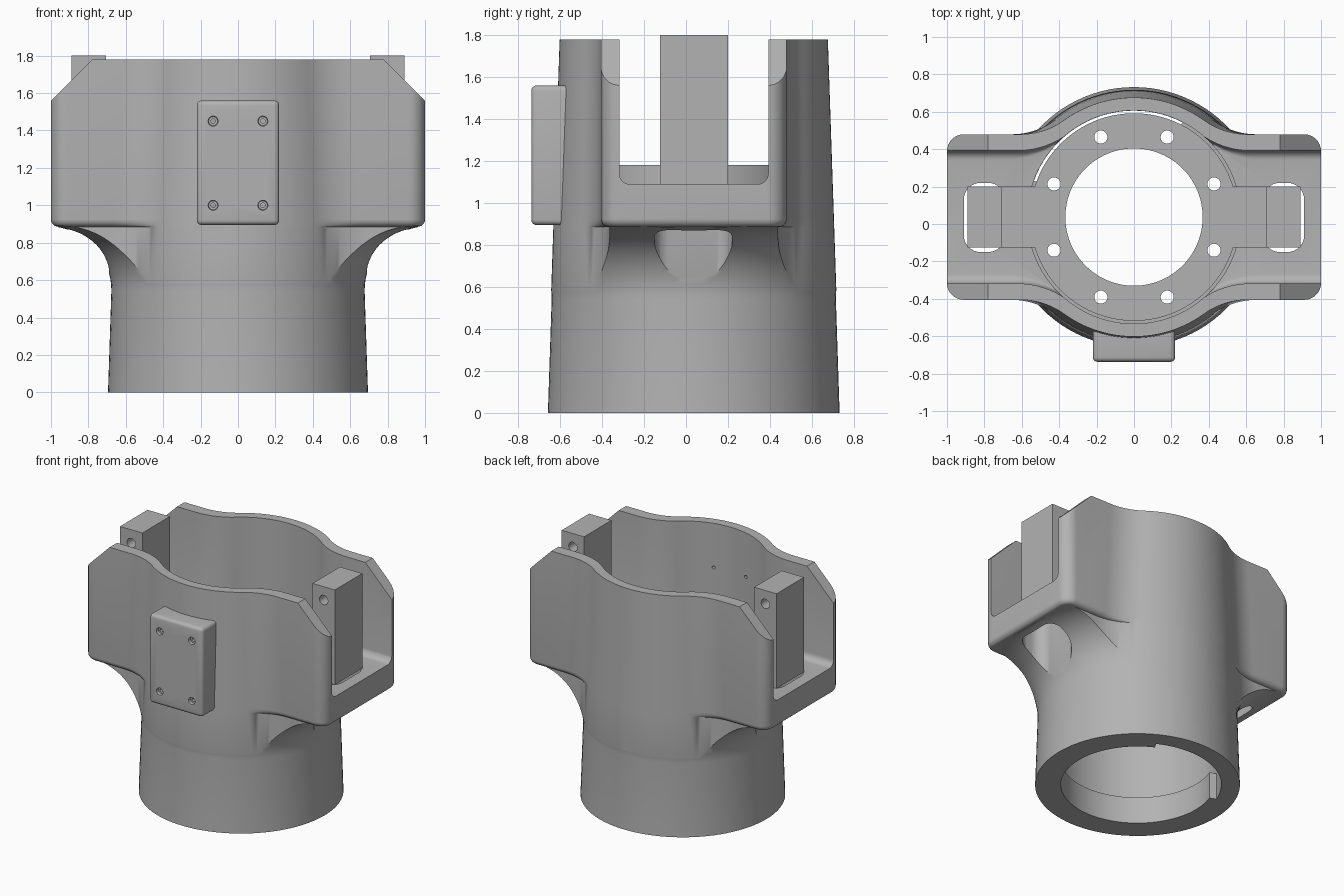
import bpy, bmesh, math
from mathutils import Matrix
from math import pi, cos, sin, sqrt, radians

if "Cube" in bpy.data.objects:
    bpy.data.objects.remove(bpy.data.objects["Cube"])

CY = 0.037  # y of the main axis
grey = bpy.data.materials.new("plain_grey")
grey.diffuse_color = (0.45, 0.45, 0.45, 1)
grey.use_nodes = True
grey.node_tree.nodes["Principled BSDF"].inputs["Base Color"].default_value = grey.diffuse_color


def finish(name, bm):
    bmesh.ops.recalc_face_normals(bm, faces=bm.faces)
    me = bpy.data.meshes.new(name)
    bm.to_mesh(me)
    bm.free()
    me.materials.append(grey)
    ob = bpy.data.objects.new(name, me)
    bpy.context.collection.objects.link(ob)
    return ob


def loft(name, layers):
    """Skin closed outlines [(z, [(x, y), ...]), ...] and cap both ends."""
    bm = bmesh.new()
    rings = [[bm.verts.new((x, y, z)) for x, y in pts] for z, pts in layers]
    n = len(rings[0])
    for a, b in zip(rings, rings[1:]):
        for i in range(n):
            j = (i + 1) % n
            bm.faces.new((a[i], a[j], b[j], b[i]))
    bm.faces.new(rings[0])
    bm.faces.new(rings[-1])
    return finish(name, bm)


def arc(cx, cy, r, a0, a1, n):
    return [(cx + r * cos(a0 + (a1 - a0) * i / n), cy + r * sin(a0 + (a1 - a0) * i / n))
            for i in range(n + 1)]


def circle(r, n=96, cx=0, cy=CY):
    return arc(cx, cy, r, 0, 2 * pi, n)[:-1]


def box(name, x0, x1, y0, y1, z0, z1, bevel=0):
    bm = bmesh.new()
    bmesh.ops.create_cube(bm, size=1, matrix=Matrix.Translation(
        ((x0 + x1) / 2, (y0 + y1) / 2, (z0 + z1) / 2)) @ Matrix.Diagonal((x1 - x0, y1 - y0, z1 - z0, 1)))
    if bevel:
        bmesh.ops.bevel(bm, geom=bm.edges[:], offset=bevel, segments=4, profile=0.5, affect='EDGES')
    return finish(name, bm)


def rod_y(name, x, z, y0, y1, r0, r1, n=24):
    """Round rod or cone along y."""
    bm = bmesh.new()
    m = Matrix.Translation((x, (y0 + y1) / 2, z)) @ Matrix.Rotation(-pi / 2, 4, 'X')
    bmesh.ops.create_cone(bm, cap_ends=True, segments=n, radius1=r0, radius2=r1, depth=y1 - y0, matrix=m)
    return finish(name, bm)


def boolean(ob, tool, op='DIFFERENCE'):
    bpy.context.view_layer.objects.active = ob
    m = ob.modifiers.new("cut", 'BOOLEAN')
    m.operation, m.object, m.solver = op, tool, 'EXACT'
    bpy.ops.object.modifier_apply(modifier=m.name)
    bpy.data.objects.remove(tool)


def smooth(ob):
    bpy.ops.object.select_all(action='DESELECT')
    ob.select_set(True)
    bpy.context.view_layer.objects.active = ob
    bpy.ops.object.shade_smooth_by_angle(angle=radians(30))


def plan(r, hx, hy, corner, fillet):
    """Circle joined to a cross bar by concave fillets, bar corners rounded."""
    fx = sqrt((r + fillet) ** 2 - (hy + fillet) ** 2)
    ta = math.atan2(hy + fillet, fx)
    q = arc(hx - corner, hy - corner, corner, 0, pi / 2, 8)
    q += arc(fx, hy + fillet, fillet, -pi / 2, ta - pi, 12)
    q += arc(0, 0, r, ta, pi / 2, 16)[1:]
    half = q + [(-x, y) for x, y in q[-2::-1]]
    return [(x, y + CY) for x, y in half + [(x, -y) for x, y in half[::-1]]]


def cone_r(z):
    return 0.695 - 0.0337 * z


# Housing: tapered tube with two wings
def wing(z, inset):
    return (z, plan(cone_r(z) + 0.004, 1 - inset, 0.4425 - inset, 0.09 - inset, 0.4))


layers = [wing(-0.1, 0.04)]
layers += [wing(0.925 - 0.04 * cos(a), 0.04 * (1 - sin(a))) for a in [i * pi / 12 for i in range(7)]]
housing = loft("housing", layers + [wing(1.78, 0)])

# Underside of the wings sweeps down into the tube
sweep = [(0, circle(cone_r(0)))]
sweep += [(z, circle(r)) for r, z in arc(1.02, 0.545, 0.343, pi, pi / 2, 16)]
sweep += [(0.888, circle(1.4)), (2.2, circle(1.4))]
boolean(housing, loft("sweep_limit", sweep), 'INTERSECT')

# Front mounting pad
boolean(housing, box("pad", -0.22, 0.22, -0.737, -0.545, 0.895, 1.56, 0.025), 'UNION')

# Bore, bottom lip and the notch in the lip
boolean(housing, loft("bore", [(0.2, circle(0.57)), (2.2, circle(0.57))]))
boolean(housing, loft("lip", [(-0.1, circle(0.52)), (0.3, circle(0.52))]))
sector = [(0, CY)] + arc(0, CY, 0.569, radians(63), radians(160), 24)
boolean(housing, loft("lip_notch", [(-0.1, sector), (0.3, sector)]))

# Channel between the wing walls, with a rounded floor
ch = []
for i in range(7):
    a = i * pi / 12
    ch.append((1.14 - 0.05 * cos(a), plan(0.568, 1.5, 0.355 - 0.05 * (1 - sin(a)), 0.02, 0.45)))
boolean(housing, loft("channel", ch + [(2.2, ch[-1][1])]))

for s in (-1, 1):
    # Sloped top corners of the wings
    cut = box("corner_cut", -0.5, 0.5, -1, 1, 0, 0.5)
    cut.matrix_world = Matrix.Translation((s * 0.89, 0, 1.67)) @ Matrix.Rotation(s * pi / 4, 4, 'Y')
    bpy.context.view_layer.update()
    boolean(housing, cut)
    # Rounded slot through the wing floor
    x0, x1, y0, y1, r = 0.69, 0.91, -0.15, 0.22, 0.09
    slot = []
    for k, (x, y) in enumerate([(x1 - r, y1 - r), (x0 + r, y1 - r), (x0 + r, y0 + r), (x1 - r, y0 + r)]):
        slot += arc(x, y, r, k * pi / 2, (k + 1) * pi / 2, 8)
    slot = [(s * x, y) for x, y in slot]
    boolean(housing, loft("floor_slot", [(0.4, slot), (1.3, slot)]))
    # Countersunk screw holes in the pad
    for z in (1.0, 1.45):
        boolean(housing, rod_y("screw_hole", s * 0.133, z, -0.9, -0.3, 0.012, 0.012))
        boolean(housing, rod_y("countersink", s * 0.133, z, -0.757, -0.717, 0.03, 0.024))
smooth(housing)

# Inner bracket: ring plate, arms and upright blocks
bracket = loft("ring_bracket", [(1.09, circle(0.555)), (1.18, circle(0.555))])
boolean(bracket, box("arms", -0.89, 0.89, -0.125, 0.2, 1.09, 1.18), 'UNION')
for s in (-1, 1):
    a, b = sorted((s * 0.705, s * 0.89))
    boolean(bracket, box("block", a, b, -0.125, 0.2, 1.09, 1.8), 'UNION')
    boolean(bracket, rod_y("block_hole", s * 0.797, 1.7, -0.4, 0.5, 0.035, 0.035))
boolean(bracket, loft("ring_hole", [(1, circle(0.367)), (1.3, circle(0.367))]))
for k in range(8):
    a = radians(22.5 + 45 * k)
    c = circle(0.035, 24, 0.463 * cos(a), CY + 0.463 * sin(a))
    boolean(bracket, loft("bolt_hole", [(1, c), (1.3, c)]))
smooth(bracket)
